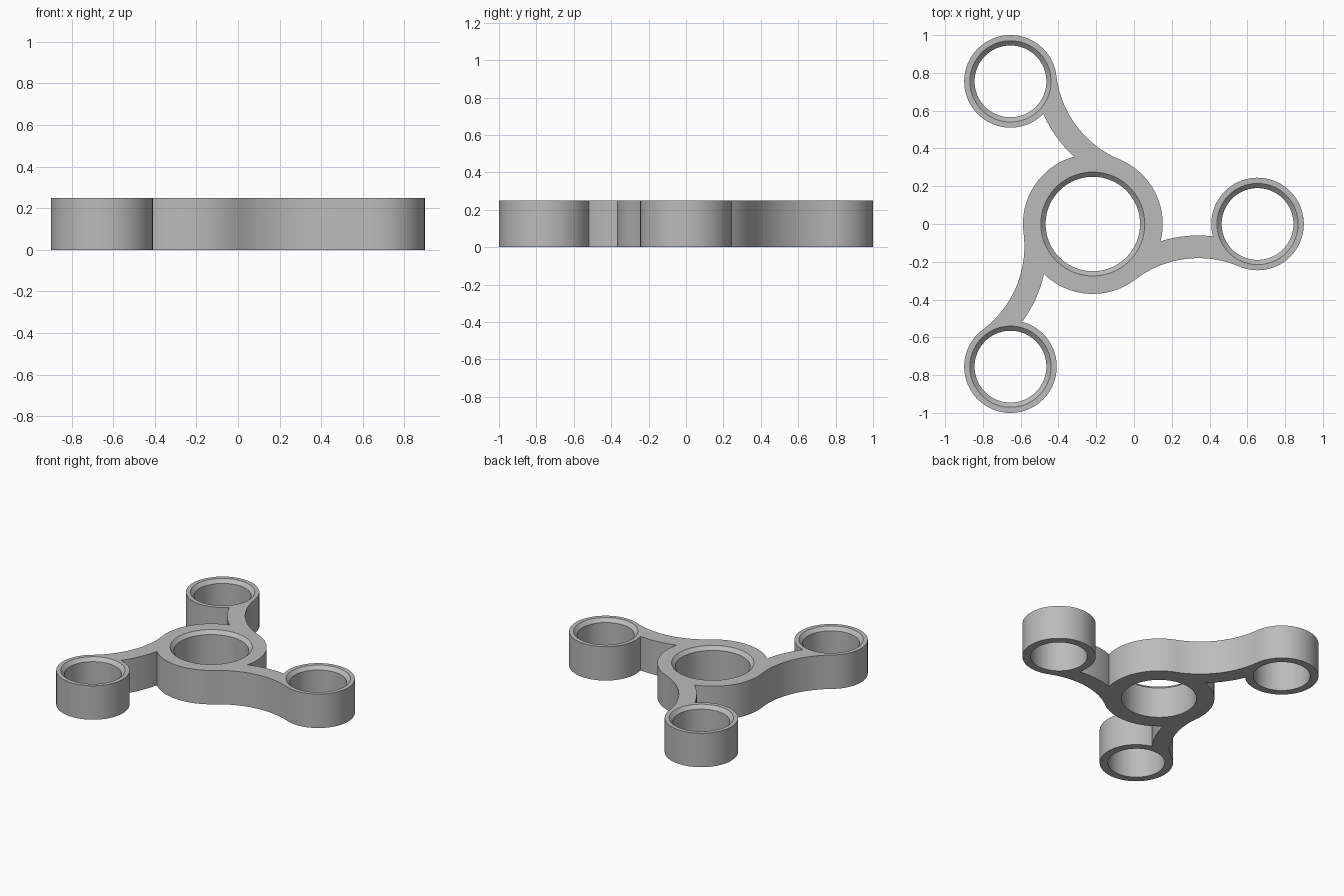
import bpy
import bmesh
from math import sin, cos, atan2, sqrt, pi, tau
from mathutils import Vector, Matrix

cube = bpy.data.objects.get("Cube")
if cube:
    bpy.data.objects.remove(cube, do_unlink=True)

HEIGHT = 0.25
HUB_X = -0.218          # hub position
REACH = 0.872           # hub centre to ring centre
HUB_R, HUB_HOLE = 0.37, 0.25
RING_R, RING_HOLE = 0.245, 0.19
CHAMFER = 0.025
ARM_R, ARM_W = 0.55, 0.12   # inner bend radius and width of each arm

hub = Vector((0, 0))
ring = Vector((REACH, 0))


def circle_hits(c1, r1, c2, r2):
    """Two crossing points of two circles."""
    d = c2 - c1
    a = (d.length_squared + r1 * r1 - r2 * r2) / (2 * d.length)
    h = sqrt(r1 * r1 - a * a)
    u = d.normalized()
    n = Vector((-u.y, u.x))
    return c1 + u * a + n * h, c1 + u * a - n * h


def arc(c, r, start, end, ccw=True, steps=32):
    """Points on an arc from start up to, but not including, end."""
    a = atan2(start.y - c.y, start.x - c.x)
    b = atan2(end.y - c.y, end.x - c.x)
    sweep = (b - a) % tau if ccw else -((a - b) % tau)
    return [c + r * Vector((cos(a + sweep * i / steps), sin(a + sweep * i / steps)))
            for i in range(steps)]


# One third of the outline: curved arm, ring, arm's other edge, hub
bend = min(circle_hits(hub, HUB_R + ARM_R, ring, RING_R + ARM_R), key=lambda p: p.y)
low_hub = hub + (bend - hub).normalized() * HUB_R
low_ring = ring + (bend - ring).normalized() * RING_R
top_hub = max(circle_hits(bend, ARM_R + ARM_W, hub, HUB_R), key=lambda p: p.x)
top_ring = min(circle_hits(bend, ARM_R + ARM_W, ring, RING_R), key=lambda p: p.x)
turn = Matrix.Rotation(tau / 3, 2)
third = (arc(bend, ARM_R, low_hub, low_ring, ccw=False)
         + arc(ring, RING_R, low_ring, top_ring, steps=80)
         + arc(bend, ARM_R + ARM_W, top_ring, top_hub, steps=20)
         + arc(hub, HUB_R, top_hub, turn @ low_hub))
outline = []
for k in range(3):
    rot = Matrix.Rotation(k * tau / 3, 2)
    outline += [rot @ p for p in third]

bm = bmesh.new()


def loop(points, z):
    verts = [bm.verts.new((p.x + HUB_X, p.y, z)) for p in points]
    return verts, [bm.edges.new((v, verts[i - 1])) for i, v in enumerate(verts)]


def bridge(a, b):
    for i in range(len(a)):
        bm.faces.new((a[i - 1], a[i], b[i], b[i - 1]))


def circle(c, r, n=96):
    return [c + r * Vector((cos(tau * i / n), sin(tau * i / n))) for i in range(n)]


# Outer wall
low, bottom_edges = loop(outline, 0)
high, top_edges = loop(outline, HEIGHT)
bridge(low, high)

# Bores with a chamfered upper rim
bores = [(hub, HUB_HOLE)]
bores += [(Matrix.Rotation(k * tau / 3, 2) @ ring, RING_HOLE) for k in range(3)]
for c, r in bores:
    base, e0 = loop(circle(c, r), 0)
    neck, _ = loop(circle(c, r), HEIGHT - CHAMFER)
    rim, e1 = loop(circle(c, r + CHAMFER), HEIGHT)
    bridge(base, neck)
    bridge(neck, rim)
    bottom_edges += e0
    top_edges += e1

# Flat top and bottom
for edges in (bottom_edges, top_edges):
    bmesh.ops.triangle_fill(bm, use_beauty=True, use_dissolve=False, edges=edges)
bmesh.ops.recalc_face_normals(bm, faces=bm.faces)

mesh = bpy.data.meshes.new("spinner_body")
bm.to_mesh(mesh)
bm.free()
body = bpy.data.objects.new("spinner_body", mesh)
bpy.context.collection.objects.link(body)

# Grey material
grey = bpy.data.materials.new("light_grey")
grey.use_nodes = True
colour = (0.5, 0.5, 0.5, 1)
grey.diffuse_color = colour
grey.node_tree.nodes["Principled BSDF"].inputs["Base Color"].default_value = colour
mesh.materials.append(grey)

bpy.context.view_layer.objects.active = body
body.select_set(True)
bpy.ops.object.shade_smooth_by_angle(angle=pi / 6)
